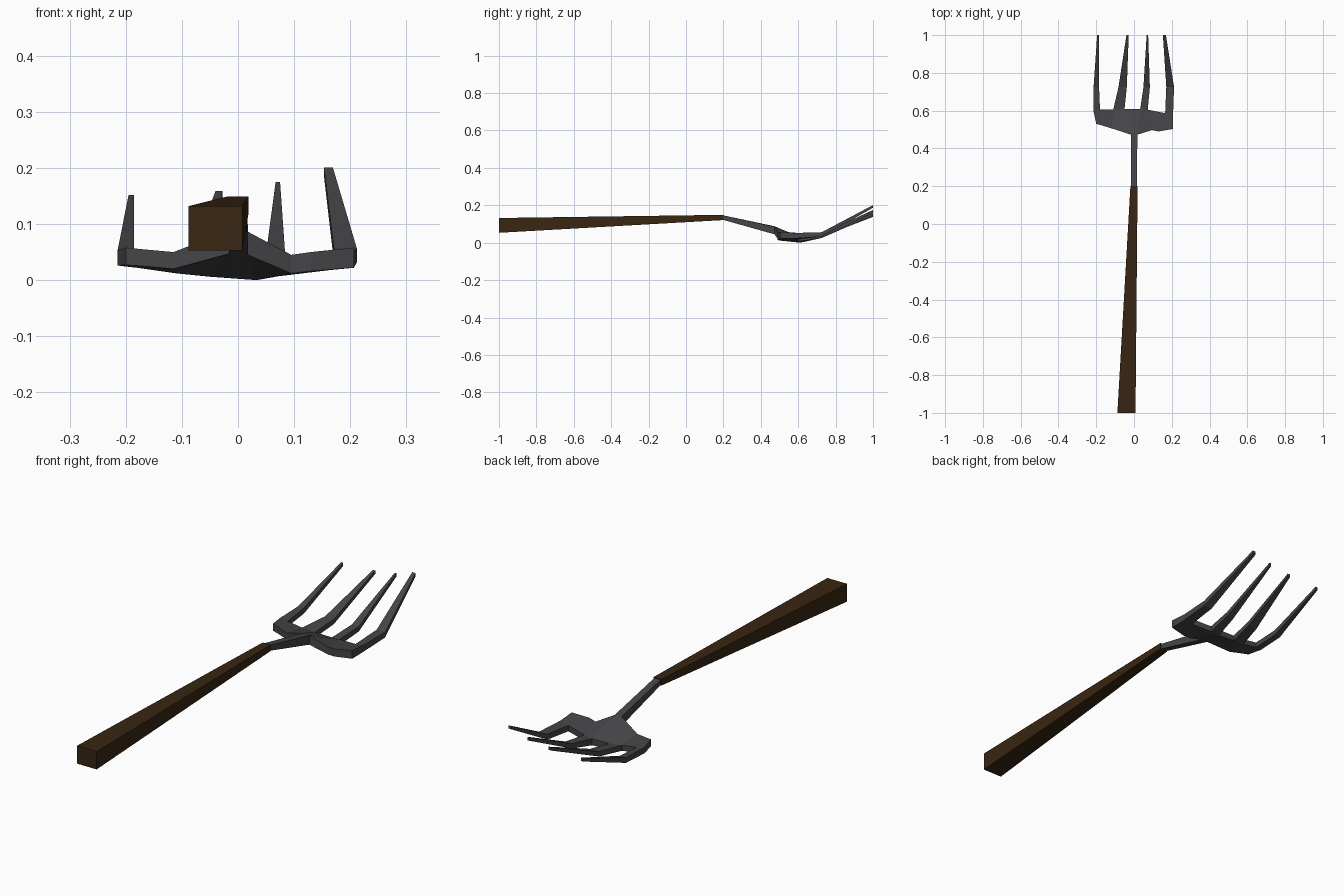
import bpy, bmesh


def material(name, rgb):
    m = bpy.data.materials.new(name)
    m.diffuse_color = (*rgb, 1)
    return m


def slab(name, rows, cells, mat):
    """Flat-faced slab: rows of (x, y, z_top, z_bottom) points, cells of four point indices."""
    bm = bmesh.new()
    top = [bm.verts.new((x, y, a)) for x, y, a, b in rows]
    bot = [bm.verts.new((x, y, b)) for x, y, a, b in rows]
    edges = [(c[i], c[(i + 1) % 4]) for c in cells for i in range(4)]
    for c in cells:
        bm.faces.new([top[i] for i in c])
        bm.faces.new([bot[i] for i in reversed(c)])
    for a, b in edges:                       # walls on open edges
        if (b, a) not in edges:
            bm.faces.new([top[b], top[a], bot[a], bot[b]])
    bmesh.ops.recalc_face_normals(bm, faces=bm.faces)
    me = bpy.data.meshes.new(name)
    bm.to_mesh(me)
    bm.free()
    me.materials.append(mat)
    ob = bpy.data.objects.new(name, me)
    bpy.context.collection.objects.link(ob)
    return ob


wood = material("dark brown wood", (0.04, 0.019, 0.006))
metal = material("dark grey metal", (0.06, 0.06, 0.065))

# Tapered wooden handle
slab("handle", [(-0.088, -1, 0.132, 0.053), (0.008, -1, 0.132, 0.053),
                (0.019, 0.2, 0.149, 0.121), (-0.019, 0.2, 0.149, 0.121)],
     [(0, 1, 2, 3)], wood)

# Palm: front rim and back rim, eight stations each
front = [(-0.20, 0.53, 0.058, 0.027), (-0.17, 0.522, 0.055, 0.025),
         (-0.115, 0.505, 0.05, 0.02), (-0.016, 0.473, 0.088, 0.047),
         (0.018, 0.473, 0.086, 0.045), (0.095, 0.497, 0.045, 0.012),
         (0.13, 0.49, 0.05, 0.016), (0.207, 0.503, 0.058, 0.022)]
back = [(-0.215, 0.60, 0.052, 0.026), (-0.18, 0.605, 0.046, 0.022),
        (-0.11, 0.605, 0.036, 0.012), (-0.05, 0.61, 0.030, 0.006),
        (0.033, 0.61, 0.029, 0.0), (0.073, 0.605, 0.033, 0.007),
        (0.165, 0.587, 0.044, 0.018), (0.207, 0.583, 0.052, 0.023)]
points = front + back
cells = [(i, i + 1, i + 9, i + 8) for i in range(7)]

# Neck joining the palm to the handle
points += [(-0.015, 0.195, 0.147, 0.123), (0.015, 0.195, 0.147, 0.123)]
cells.append((16, 17, 4, 3))

# Four bent tines: bend and tip as (x_left, x_right, z_top, z_bottom)
tines = [((-0.214, -0.185, 0.056, 0.032), (-0.195, -0.185, 0.152, 0.138)),
         ((-0.082, -0.038, 0.047, 0.025), (-0.040, -0.028, 0.159, 0.145)),
         ((0.050, 0.084, 0.047, 0.025), (0.067, 0.075, 0.175, 0.160)),
         ((0.171, 0.212, 0.056, 0.032), (0.153, 0.169, 0.201, 0.187))]
for k, (bend, tip) in enumerate(tines):
    left, right = 8 + 2 * k, 9 + 2 * k
    for y, (xl, xr, a, b) in ((0.725, bend), (1.0, tip)):
        n = len(points)
        points += [(xl, y, a, b), (xr, y, a, b)]
        cells.append((left, right, n + 1, n))
        left, right = n, n + 1

slab("fork_head", points, cells, metal)
